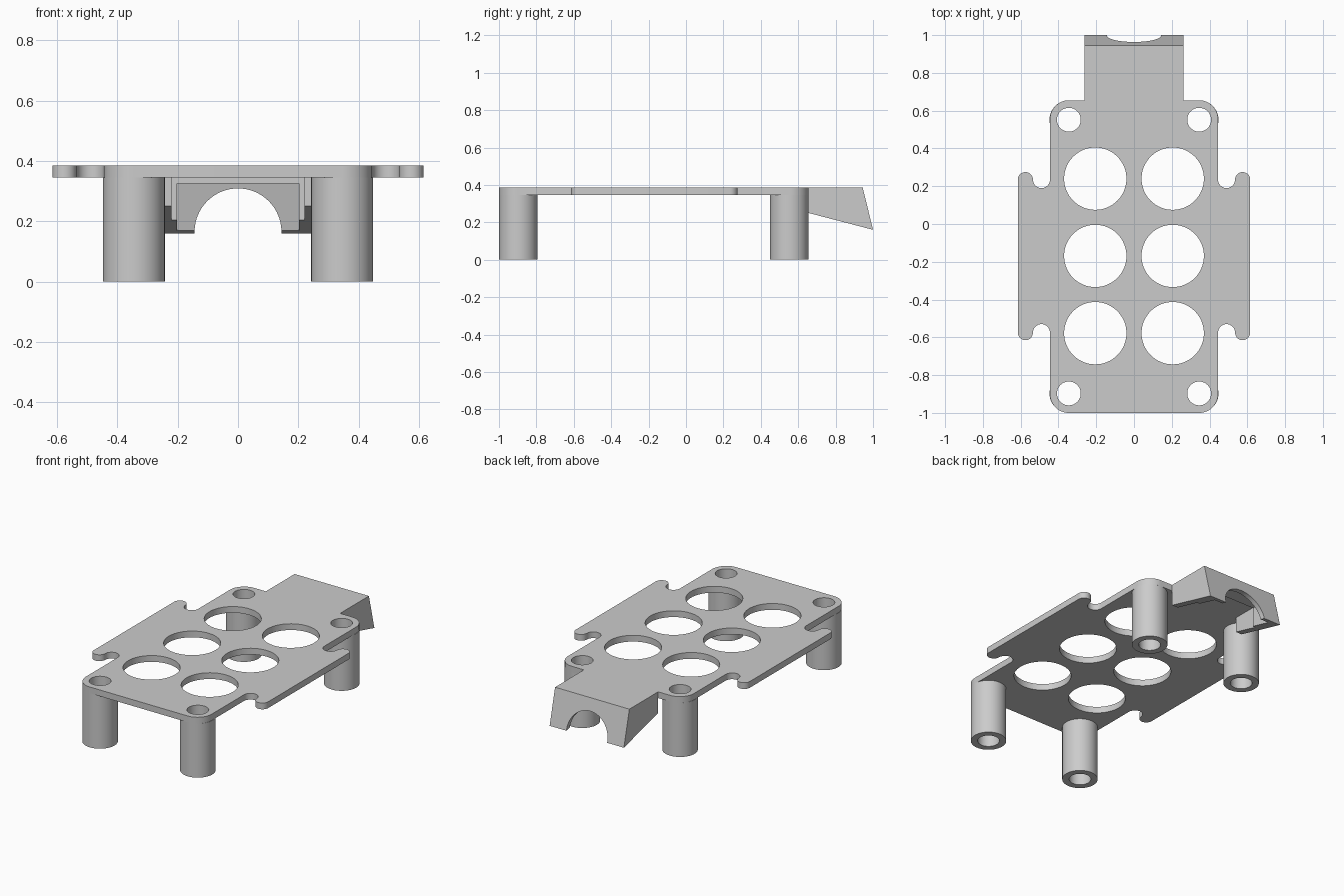
import bpy, bmesh
from math import cos, sin, radians
from mathutils import Matrix

cube = bpy.data.objects.get("Cube")
if cube:
    bpy.data.objects.remove(cube)

grey = bpy.data.materials.new("plain grey")
grey.use_nodes = True
grey.diffuse_color = (0.6, 0.6, 0.6, 1)
grey.node_tree.nodes["Principled BSDF"].inputs["Base Color"].default_value = (0.6, 0.6, 0.6, 1)

# Orientations: profile drawn in xy, in yz (extruded along x), in xz (extruded along y)
FLAT = Matrix.Identity(4)
SIDE = Matrix(((0, 0, 1, 0), (1, 0, 0, 0), (0, 1, 0, 0), (0, 0, 0, 1)))
FACE = Matrix(((1, 0, 0, 0), (0, 0, -1, 0), (0, 1, 0, 0), (0, 0, 0, 1)))


def arc(cx, cy, r, start, end, steps=16):
    angles = [radians(start + (end - start) * i / steps) for i in range(steps + 1)]
    return [(cx + r * cos(a), cy + r * sin(a)) for a in angles]


def circle(cx, cy, r, steps=64):
    return arc(cx, cy, r, 0, 360, steps)[:-1]


def baked_mesh(obj):
    bpy.context.view_layer.update()
    deps = bpy.context.evaluated_depsgraph_get()
    return bpy.data.meshes.new_from_object(obj.evaluated_get(deps))


def prism(name, loops, low, high, turn=FLAT):
    """Extrude an outline with holes from low to high."""
    curve = bpy.data.curves.new(name, "CURVE")
    curve.dimensions = "2D"
    curve.fill_mode = "BOTH"
    curve.extrude = (high - low) / 2
    for loop in loops:
        spline = curve.splines.new("POLY")
        spline.points.add(len(loop) - 1)
        for point, (a, b) in zip(spline.points, loop):
            point.co = (a, b, 0, 1)
        spline.use_cyclic_u = True
    temp = bpy.data.objects.new(name + " outline", curve)
    bpy.context.collection.objects.link(temp)
    mesh = baked_mesh(temp)
    bpy.data.objects.remove(temp)
    mesh.transform(turn @ Matrix.Translation((0, 0, (low + high) / 2)))
    bm = bmesh.new()
    bm.from_mesh(mesh)
    bmesh.ops.remove_doubles(bm, verts=bm.verts, dist=0.0001)
    bmesh.ops.dissolve_limit(bm, angle_limit=0.001, verts=bm.verts, edges=bm.edges)
    bmesh.ops.recalc_face_normals(bm, faces=bm.faces)
    bm.to_mesh(mesh)
    bm.free()
    mesh.materials.clear()
    mesh.materials.append(grey)
    obj = bpy.data.objects.new(name, mesh)
    bpy.context.collection.objects.link(obj)
    return obj


def cut(obj, cutter):
    mod = obj.modifiers.new("cut", "BOOLEAN")
    mod.operation = "DIFFERENCE"
    mod.solver = "EXACT"
    mod.object = cutter
    mesh = baked_mesh(obj)
    obj.modifiers.clear()
    obj.data = mesh
    bpy.data.objects.remove(cutter)


def finish(obj):
    bpy.ops.object.select_all(action="DESELECT")
    obj.select_set(True)
    bpy.context.view_layer.objects.active = obj
    bpy.ops.object.shade_smooth_by_angle(angle=radians(30))


TOP, UNDER = 0.385, 0.345
BACK = 0.655
POST_X, POST_R, BORE_R = 0.345, 0.1025, 0.063
posts = [(x, y) for x in (-POST_X, POST_X) for y in (-0.897, 0.552)]

# Plate: rounded corners, side wings with notched tabs, bored through
half = (arc(0.345, -0.9, 0.1, -90, 0)
        + arc(0.49, -0.575, 0.045, 180, 0)
        + arc(0.575, -0.575, 0.04, 180, 360)[1:]
        + arc(0.575, 0.235, 0.04, 0, 180)
        + arc(0.49, 0.235, 0.045, 0, -180)[1:]
        + arc(0.345, BACK - 0.1, 0.1, 0, 90))
outline = half + [(-x, y) for x, y in reversed(half)]
big_holes = [circle(x, y, 0.165) for x in (-0.205, 0.205) for y in (0.24, -0.169, -0.578)]
bores = [circle(x, y, BORE_R) for x, y in posts]
finish(prism("plate", [outline] + big_holes + bores, UNDER, TOP))

# Hollow corner posts
for x, y in posts:
    name = ("front" if y < 0 else "back") + ("_left" if x > 0 else "_right") + "_post"
    finish(prism(name, [circle(x, y, POST_R), circle(x, y, BORE_R)], 0, UNDER))

# Back hood: sloped block, stepped hollow open to the front and below, arched back wall
hood = prism("back_hood", [[(BACK, 0.25), (1, 0.16), (0.945, TOP), (BACK, TOP)]],
             -0.262, 0.262, SIDE)
cut(hood, prism("wide hollow", [[(0.5, 0), (0.83, 0), (0.83, UNDER), (0.5, UNDER)]],
                -0.22, 0.22, SIDE))
cut(hood, prism("narrow hollow", [[(0.8, 0), (1.007, 0), (0.928, 0.325), (0.8, 0.325)]],
                -0.202, 0.202, SIDE))
arch = arc(0, 0.165, 0.144, 0, 180, 40) + [(-0.144, 0), (0.144, 0)]
cut(hood, prism("arch", [arch], -1.1, -0.87, FACE))
finish(hood)
